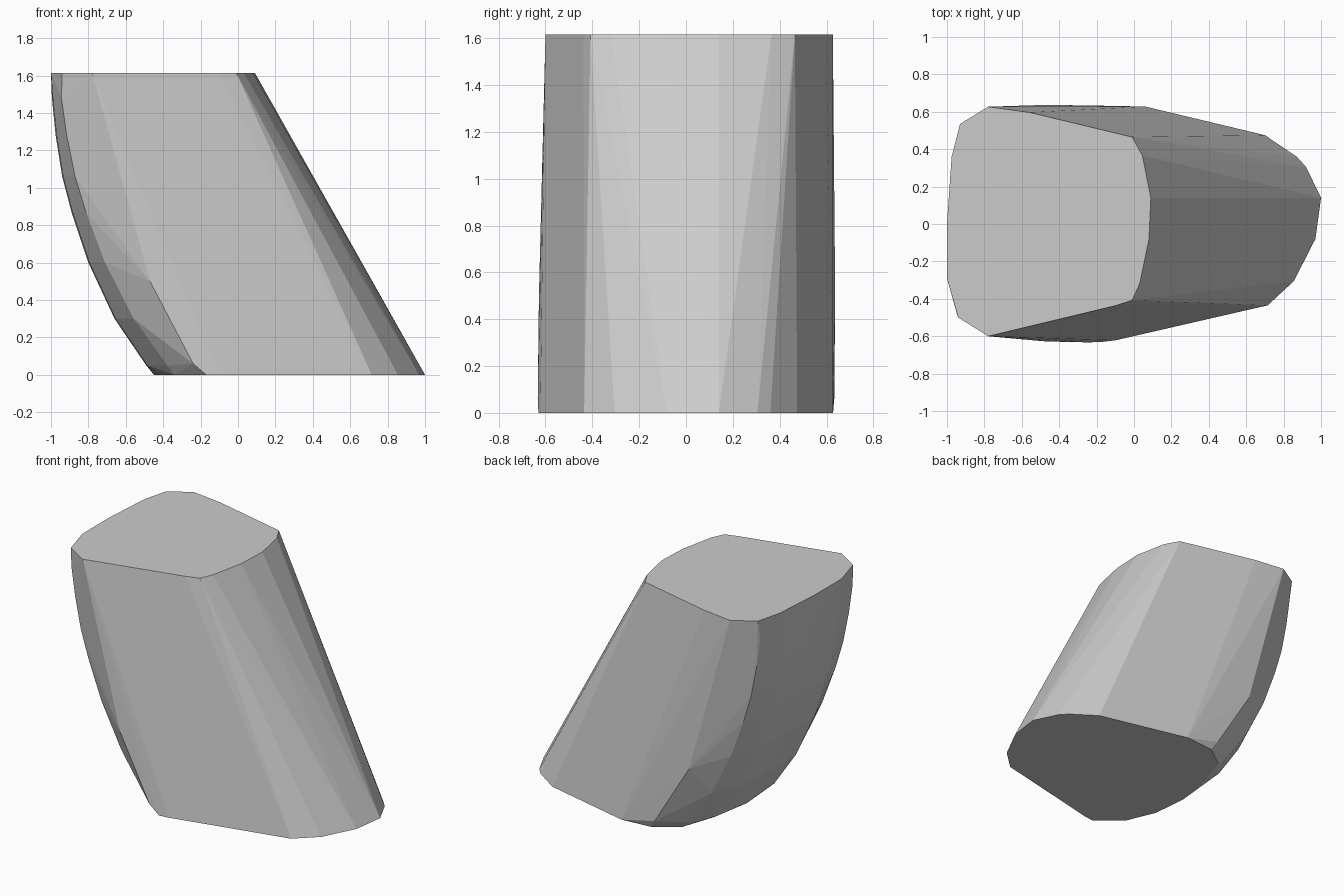
import bpy, bmesh
from math import radians

H = 1.615
# Flat top outline
top = [(-0.78, 0.627), (-0.93, 0.535), (-0.975, 0.36), (-1, 0.0), (-1, -0.29),
       (-0.94, -0.5), (-0.78, -0.6), (-0.10, -0.437), (-0.01, -0.408),
       (0.03, -0.32), (0.08, -0.08), (0.09, 0.14), (0.045, 0.365),
       (-0.01, 0.465), (-0.56, 0.597)]
# Flat bottom outline
bottom = [(1.0, 0.14), (0.97, -0.08), (0.855, -0.305), (0.715, -0.435),
          (-0.10, -0.622), (-0.17, -0.63), (-0.34, -0.48), (-0.425, -0.28),
          (-0.45, -0.03), (-0.40, 0.26), (-0.32, 0.495), (-0.16, 0.61),
          (0.06, 0.628), (0.70, 0.475), (0.87, 0.36), (0.92, 0.305)]
# Curved left side profile (x, z)
profile = [(-0.995, 1.48), (-0.975, 1.28), (-0.94, 1.06), (-0.89, 0.87),
           (-0.80, 0.60), (-0.66, 0.30), (-0.49, 0.05)]

points = [(x, y, H) for x, y in top] + [(x, y, 0) for x, y in bottom]
for x, z in profile:
    k = 1 - z / H
    points += [(x, 0.0, z), (x + 0.005, -0.28, z), (x + 0.025, 0.33, z),
               (x + 0.045 + 0.07 * k, -0.49, z), (x + 0.06 + 0.06 * k, 0.51, z)]
# Rounded side shoulders
points += [(-0.47, -0.628, 0.5), (-0.24, -0.633, 0.06),
           (-0.47, 0.637, 0.5), (-0.20, 0.633, 0.06)]

# Faceted solid wrapped around the outlines
bm = bmesh.new()
for p in points:
    bm.verts.new(p)
bmesh.ops.convex_hull(bm, input=bm.verts[:])
loose = [v for v in bm.verts if not v.link_faces]
bmesh.ops.delete(bm, geom=loose, context='VERTS')
bmesh.ops.dissolve_limit(bm, angle_limit=radians(1), verts=bm.verts[:], edges=bm.edges[:])
bmesh.ops.recalc_face_normals(bm, faces=bm.faces[:])
mesh = bpy.data.meshes.new("leaning_block")
bm.to_mesh(mesh)
bm.free()
bpy.context.collection.objects.link(bpy.data.objects.new("leaning_block", mesh))
